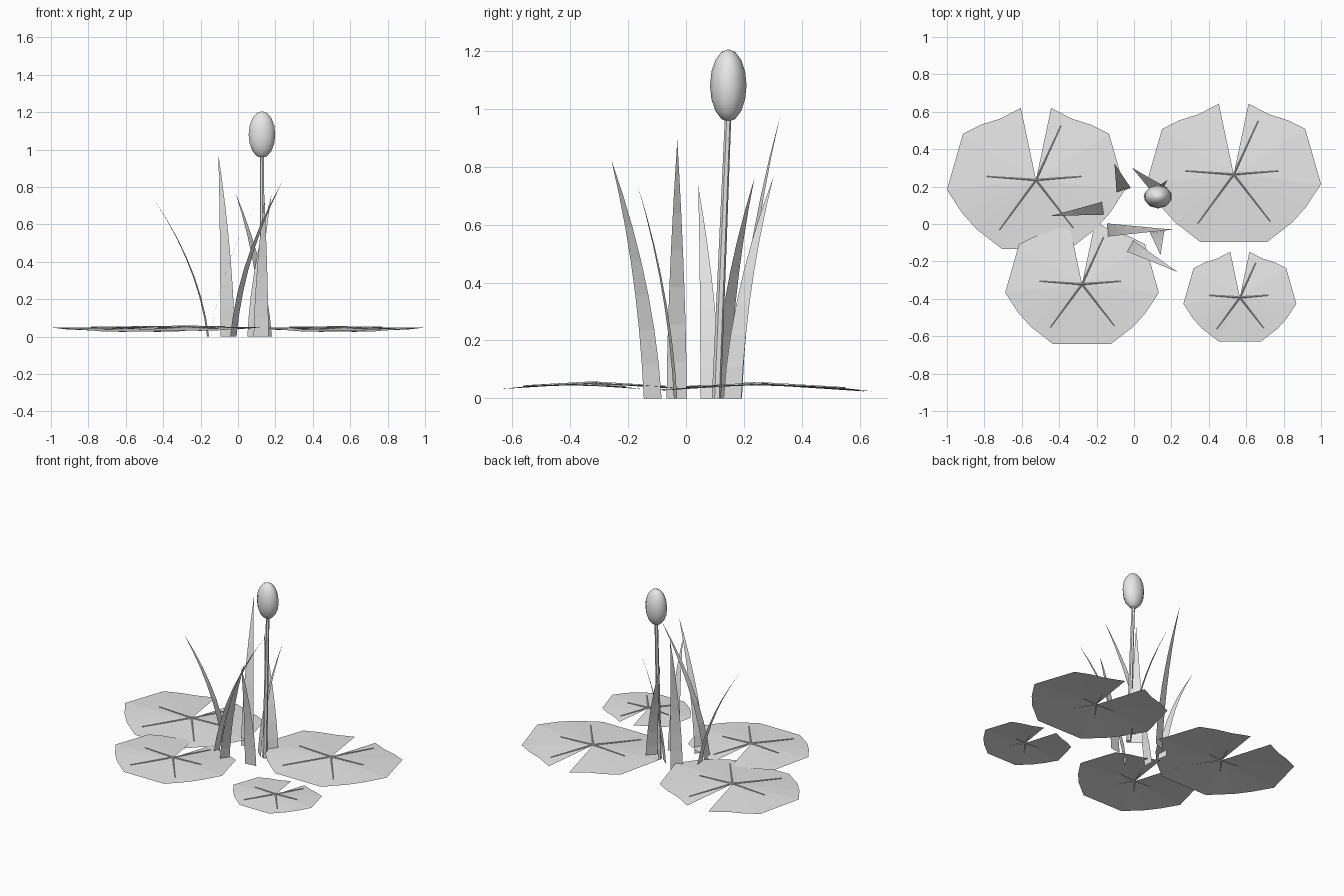
import bpy, bmesh
from mathutils import Vector

cube = bpy.data.objects.get("Cube")
if cube:
    bpy.data.objects.remove(cube, do_unlink=True)

grey = bpy.data.materials.new("plain_grey")
grey.use_nodes = True
grey.diffuse_color = (0.8, 0.8, 0.8, 1)
grey.node_tree.nodes["Principled BSDF"].inputs["Base Color"].default_value = (0.8, 0.8, 0.8, 1)


def finish(name, bm, smooth=False):
    mesh = bpy.data.meshes.new(name)
    bm.to_mesh(mesh)
    bm.free()
    mesh.materials.append(grey)
    for p in mesh.polygons:
        p.use_smooth = smooth
    obj = bpy.data.objects.new(name, mesh)
    bpy.context.collection.objects.link(obj)
    return obj


def rod(bm, a, b, r1, r2, sides):
    """Tapered rod from a to b."""
    a, b = Vector(a), Vector(b)
    turn = (b - a).to_track_quat('Z', 'Y').to_matrix().to_4x4()
    turn.translation = (a + b) / 2
    bmesh.ops.create_cone(bm, cap_ends=True, segments=sides, radius1=r1, radius2=r2,
                          depth=(b - a).length, matrix=turn)


# Lily pads: a notched outline, mirrored, fanned from the centre and arched along y
HALF = [(0.17, 0.81), (0.40, 0.69), (0.62, 0.62), (0.82, 0.52), (1.0, -0.11),
        (0.83, -0.37), (0.67, -0.55), (0.38, -0.775)]
OUTLINE = HALF + [(-u, v) for u, v in reversed(HALF)]
VEINS = [(-0.55, 0.04), (0.51, 0.04), (0.28, 0.61), (-0.41, -0.56), (0.42, -0.54)]


def pad(label, x, y, size, top):
    def place(u, v, lift=0.0):
        return Vector((x + u * size, y + v * size, top - 0.04 * size * v * v / 0.5 + lift))
    bm = bmesh.new()
    centre = bm.verts.new(place(0, 0))
    rim = [bm.verts.new(place(u, v)) for u, v in OUTLINE]
    for a, b in zip(rim, rim[1:]):
        bm.faces.new((centre, b, a))
    bmesh.ops.recalc_face_normals(bm, faces=bm.faces)
    if sum(f.normal.z for f in bm.faces) < 0:
        bmesh.ops.reverse_faces(bm, faces=bm.faces)
    finish("lily_pad_" + label, bm)
    # raised veins
    bm = bmesh.new()
    for u, v in VEINS:
        rod(bm, place(0, 0, 0.002), place(u, v, 0.002), 0.005, 0.002, 4)
    finish("pad_veins_" + label, bm)


pad("back_right", -0.524, 0.235, 0.476, 0.049)
pad("back_left", 0.533, 0.265, 0.467, 0.049)
pad("front_right", -0.278, -0.322, 0.411, 0.052)
pad("front_left", 0.566, -0.393, 0.302, 0.048)


# Reed blades: flat strips that lean outward and taper to a point
def blade(number, base, tip, width=0.08, steps=7):
    base, tip = Vector(base), Vector(tip)
    lean = Vector((tip.x - base.x, tip.y - base.y, 0))
    side = lean.cross(Vector((0, 0, 1))).normalized() * width / 2
    bm = bmesh.new()
    rows = []
    for i in range(steps):
        t = i / steps
        mid = base + lean * (0.3 * t + 0.7 * t * t) + Vector((0, 0, tip.z * t))
        w = side * (1 - t ** 1.6)
        rows.append((bm.verts.new(mid - w), bm.verts.new(mid + w)))
    for (a, b), (c, d) in zip(rows, rows[1:]):
        bm.faces.new((a, b, d, c))
    bm.faces.new((*rows[-1], bm.verts.new(tip)))
    finish(f"reed_blade_{number}", bm)


BLADES = [((-0.16, 0.085, 0), (-0.45, 0.042, 0.735)),
          ((-0.055, 0.18, 0), (-0.105, 0.325, 0.975)),
          ((0.155, 0.16, 0), (-0.012, 0.302, 0.765)),
          ((0.08, 0.122, 0), (0.18, 0.236, 0.76)),
          ((-0.145, -0.032, 0), (0.212, -0.03, 0.893)),
          ((-0.025, -0.115, 0), (0.235, -0.258, 0.825)),
          ((0.123, -0.036, 0), (0.142, -0.168, 0.74))]
for n, (b, t) in enumerate(BLADES, 1):
    blade(n, b, t, 0.07 if n in (1, 5, 6) else 0.08)

# Flower stem
bm = bmesh.new()
rod(bm, (0.133, 0.105, 0), (0.128, 0.146, 0.99), 0.016, 0.011, 6)
finish("flower_stem", bm)

# Closed egg-shaped bud
bm = bmesh.new()
bmesh.ops.create_uvsphere(bm, u_segments=10, v_segments=8, radius=1)
bud = finish("flower_bud", bm, smooth=True)
bud.scale = (0.075, 0.063, 0.125)
bud.location = (0.128, 0.146, 1.08)
